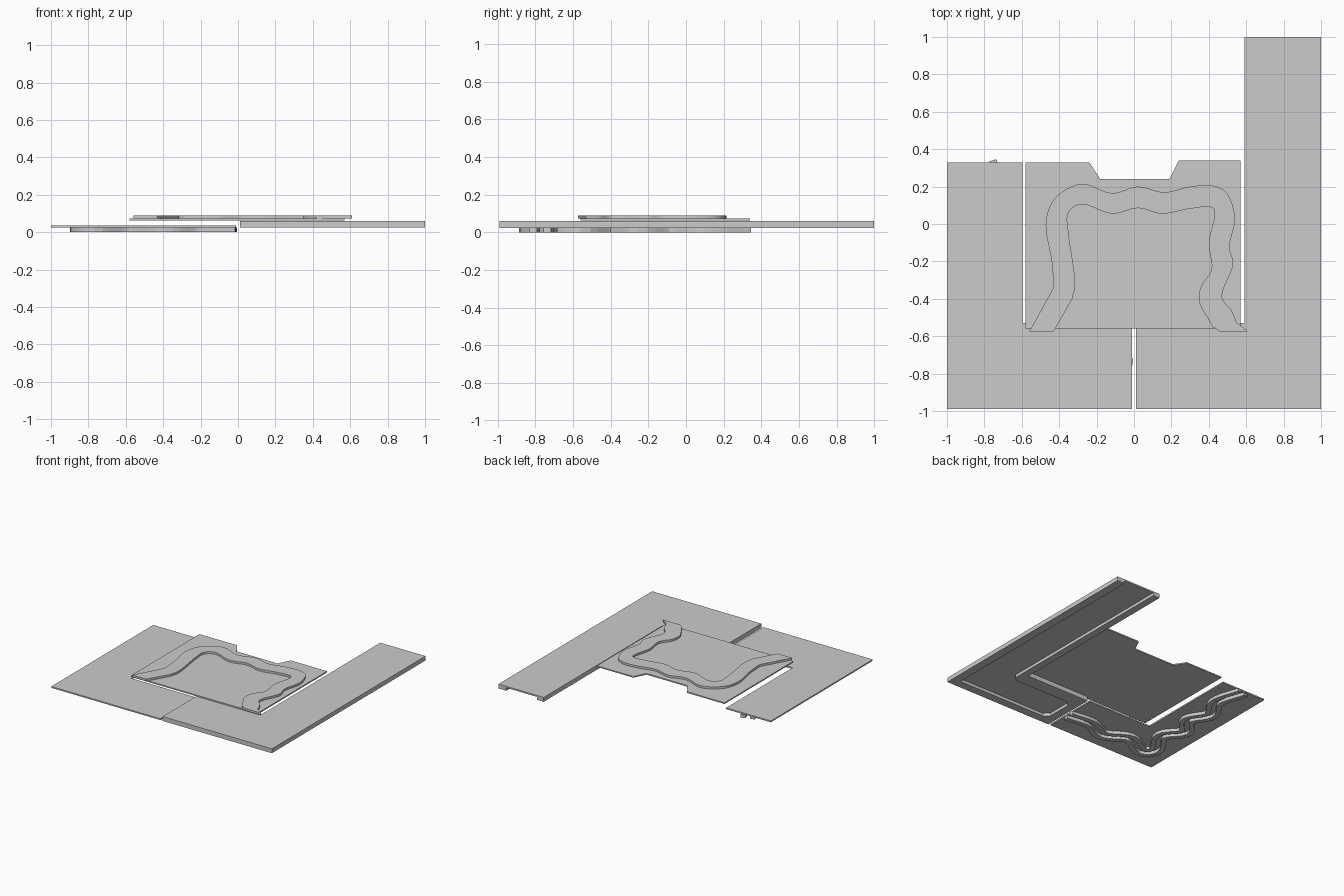
import bpy, bmesh
from mathutils import Vector

if "Cube" in bpy.data.objects:
    bpy.data.objects.remove(bpy.data.objects["Cube"])


def prism(name, pts, z0, z1):
    """Extrude a plan outline from z0 up to z1."""
    bm = bmesh.new()
    face = bm.faces.new([bm.verts.new((p[0], p[1], z0)) for p in pts])
    top = bmesh.ops.extrude_face_region(bm, geom=[face])["geom"]
    bmesh.ops.translate(bm, vec=(0, 0, z1 - z0),
                        verts=[v for v in top if isinstance(v, bmesh.types.BMVert)])
    bmesh.ops.recalc_face_normals(bm, faces=bm.faces)
    bmesh.ops.triangulate(bm, faces=[f for f in bm.faces if len(f.verts) > 4])
    me = bpy.data.meshes.new(name)
    bm.to_mesh(me)
    bm.free()
    ob = bpy.data.objects.new(name, me)
    bpy.context.collection.objects.link(ob)
    return ob


def smooth_path(pts, n=6):
    """Catmull-Rom curve through the points."""
    p = [Vector(q) for q in pts]
    p = [2 * p[0] - p[1]] + p + [2 * p[-1] - p[-2]]
    out = []
    for i in range(1, len(p) - 2):
        a, b, c, d = p[i - 1:i + 3]
        for k in range(n):
            t = k / n
            out.append(0.5 * (2 * b + (c - a) * t + (2 * a - 5 * b + 4 * c - d) * t**2
                              + (3 * b - a - 3 * c + d) * t**3))
    return out + [p[-2]]


def offset(path, d):
    """Shift a path sideways by d."""
    out = []
    for i, p in enumerate(path):
        t = (path[min(i + 1, len(path) - 1)] - path[max(i - 1, 0)]).normalized()
        out.append(p + Vector((-t.y, t.x)) * d)
    return out


# Thick L-shaped slab: roof and open-ended rim underneath
slab = [(1, 1), (1, -.99), (.01, -.99), (.01, -.53), (.59, -.53), (.59, 1)]
prism("slab_roof", slab, .048, .06)
recess = [(.65, 1), (.65, -.61), (.62, -.64), (.12, -.64), (.08, -.68),
          (.08, -.88), (.12, -.92), (.93, -.92), (.93, 1)]
prism("slab_rim", slab + recess, .024, .048)

# Thin L-shaped sheet on the left
prism("thin_sheet", [(-1, .33), (-1, -.99), (-.01, -.99), (-.01, -.53),
                     (-.595, -.53), (-.595, .33)], .025, .036)

# Winding pair of rails hanging under the sheet
course = smooth_path([(-.79, .33), (-.73, .1), (-.82, -.08), (-.74, -.25), (-.84, -.4),
                      (-.74, -.56), (-.84, -.74), (-.77, -.83), (-.58, -.74),
                      (-.39, -.83), (-.22, -.76), (-.01, -.775)])
for side, name in ((1, "left_rail"), (-1, "right_rail")):
    prism(name, offset(course, side * .057) + offset(course, side * .018)[::-1], 0, .025)

# Notched centre plate
prism("centre_plate", [(-.58, -.56), (.57, -.56), (.57, .34), (.24, .34), (.19, .24),
                       (-.18, .24), (-.24, .33), (-.58, .33)], .063, .073)

# Raised winding band on the centre plate
outer = [(-.56, -.575)] + smooth_path(
    [(-.43, -.34), (-.44, -.2), (-.472, 0), (-.42, .14), (-.28, .215), (-.12, .165),
     (.02, .2), (.16, .17), (.3, .2), (.42, .205), (.5, .16), (.54, .03), (.51, -.12),
     (.53, -.22), (.47, -.38), (.52, -.46), (.55, -.53)]) + [(.58, -.55), (.61, -.575)]
inner = [(-.43, -.575)] + smooth_path(
    [(-.33, -.4), (-.315, -.3), (-.35, -.05), (-.35, .06), (-.27, .105), (-.12, .055),
     (.02, .085), (.15, .055), (.29, .08), (.41, .09), (.43, .04), (.4, -.1),
     (.415, -.24), (.36, -.33), (.35, -.42), (.41, -.53)]) + [(.42, -.55), (.46, -.575)]
prism("raised_band", outer + inner[::-1], .073, .09)
